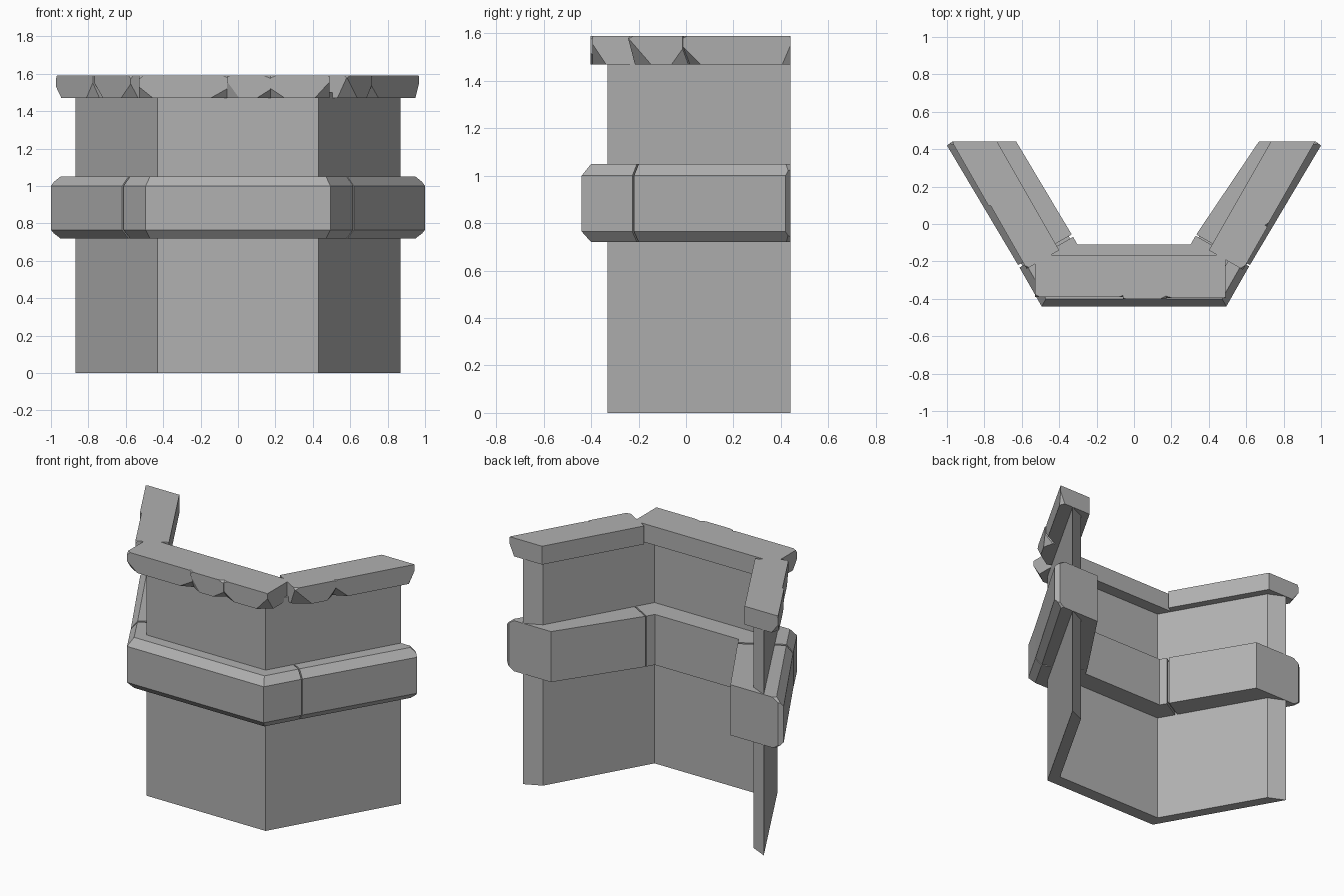
import bpy, bmesh, random
from mathutils import Vector

if "Cube" in bpy.data.objects:
    bpy.data.objects.remove(bpy.data.objects["Cube"])

random.seed(11)
NX, NY = 0.868, -0.496          # outward normal of the right-hand wing

# Dark grey stone
stone = bpy.data.materials.new("stone")
stone.diffuse_color = (0.44, 0.44, 0.44, 1)
stone.use_nodes = True
stone.node_tree.nodes["Principled BSDF"].inputs["Base Color"].default_value = stone.diffuse_color


# Stations along the U-shaped plan: each maps (front offset, side offset) to x, y
def end(s, inner=1.0, outer=1.0, slant=0.0):
    def at(df, ds):
        ds *= inner if ds < 0 else outer
        pull = slant if ds < 0 else 0       # inner corner pulled back from the end
        return Vector((s * (0.87 - pull * 0.571 + ds / NX), 0.44 - pull))
    return at


def side(s, y):
    return lambda df, ds: Vector((s * (0.43 + (y + 0.33) * 0.571 + NX * ds), y + NY * ds))


def corner(s):
    return lambda df, ds: Vector((s * (0.43 + (ds + NY * df) / NX), -0.33 - df))


def front(x):
    return lambda df, ds: Vector((x, -0.33 - df))


def cut(bm, point, normal):
    geom = bm.verts[:] + bm.edges[:] + bm.faces[:]
    res = bmesh.ops.bisect_plane(bm, geom=geom, plane_co=point, plane_no=normal, clear_outer=True)
    edges = [e for e in res['geom_cut'] if isinstance(e, bmesh.types.BMEdge)]
    if edges:
        bmesh.ops.holes_fill(bm, edges=edges, sides=0)


def loft(name, stations, profile, cuts=()):
    """Sweep a profile of (front offset, side offset, z) through the stations."""
    bm = bmesh.new()
    rings = []
    for st in stations:
        rings.append([bm.verts.new((*st(df, ds), z)) for df, ds, z in profile])
    n = len(profile)
    for a, b in zip(rings, rings[1:]):
        for i in range(n):
            j = (i + 1) % n
            bm.faces.new((a[i], a[j], b[j], b[i]))
    bm.faces.new(rings[0])
    bm.faces.new(rings[-1])
    bmesh.ops.recalc_face_normals(bm, faces=bm.faces[:])
    for p, no in cuts:
        cut(bm, Vector(p), Vector(no).normalized())
    bmesh.ops.recalc_face_normals(bm, faces=bm.faces[:])
    me = bpy.data.meshes.new(name)
    bm.to_mesh(me)
    bm.free()
    me.materials.append(stone)
    ob = bpy.data.objects.new(name, me)
    bpy.context.collection.objects.link(ob)
    return ob


def box_profile(fi, si, fo, so, z0, z1):
    return [(fi, si, z0), (fo, so, z0), (fo, so, z1), (fi, si, z1)]


# Main wall, its free ends cut at a slant
path = [end(-1, slant=0.05), corner(-1), corner(1), end(1, slant=0.05)]
loft("wall", path, box_profile(-0.085, -0.07, 0, 0, 0, 1.5))


# Chamfered middle band: three blocks with a recessed core showing in the joints
def band_profile(k):
    i, o, m = -0.22 + k, 0.11 - k, 0.07 - k
    pts = [(i, .72 + k), (m, .72 + k), (o, .765), (o, 1.0), (m, 1.05 - k), (i, 1.05 - k)]
    return [(d, d, z) for d, z in pts]


loft("band_core", [side(-1, 0.0), corner(-1), corner(1), side(1, 0.0)], band_profile(0.018))
loft("band_middle", [side(-1, -0.178), corner(-1), corner(1), side(1, -0.172)], band_profile(0))
for s, label, inner in ((-1, "left", 0.95), (1, "right", 0.8)):
    chips = [((s * 0.999, 0.42, 1), (s * 0.6, 0.8, 0)),
             ((s * 0.995, 0.42, 1.02), (s * 0.5, 0.4, 0.75)),
             ((s * 0.99, 0.42, 0.745), (s * 0.5, 0.4, -0.75))]
    loft("band_" + label, [side(s, -0.165), end(s, inner, 1.12)], band_profile(0), chips)


# Chipped capping stones along the top
def cap_stone(name, stations, fo, so):
    z0, z1 = 1.47, 1.59
    cuts = []
    for st, nxt in ((stations[0], stations[1]), (stations[-1], stations[-2])):
        p = st(fo, so)
        out = (p - st(0, 0)).normalized()
        along = (p - nxt(fo, so)).normalized()
        for z, dz in ((z0, -1), (z1, 1)):
            no = (out * random.uniform(.6, 1) + along * random.uniform(.2, .6)).to_3d()
            no.z = dz * random.uniform(.4, .8)
            no.normalize()
            depth = random.uniform(.025, .05) if dz < 0 else random.uniform(.0, .015)
            cuts.append((Vector((p.x, p.y, z)) - no * depth, no))
    loft(name, stations, box_profile(-0.165, -0.12, fo, so, z0, z1), cuts)


left_a, left_b = side(-1, 0.14), side(-1, -0.2)
right_a, right_b = side(1, -0.2), side(1, 0.03)
stones = [
    ([end(-1), left_a], 0.07, 0.09),
    ([left_a, left_b], 0.07, 0.08),
    ([front(-0.53), front(-0.06)], 0.06, 0.07),
    ([front(-0.06), front(0.175)], 0.072, 0.07),
    ([front(0.175), front(0.49)], 0.065, 0.07),
    ([right_a, right_b], 0.07, 0.09),
    ([right_b, end(1)], 0.07, 0.085),
]
for i, (st, fo, so) in enumerate(stones):
    cap_stone(f"cap_stone_{i + 1}", st, fo, so)
